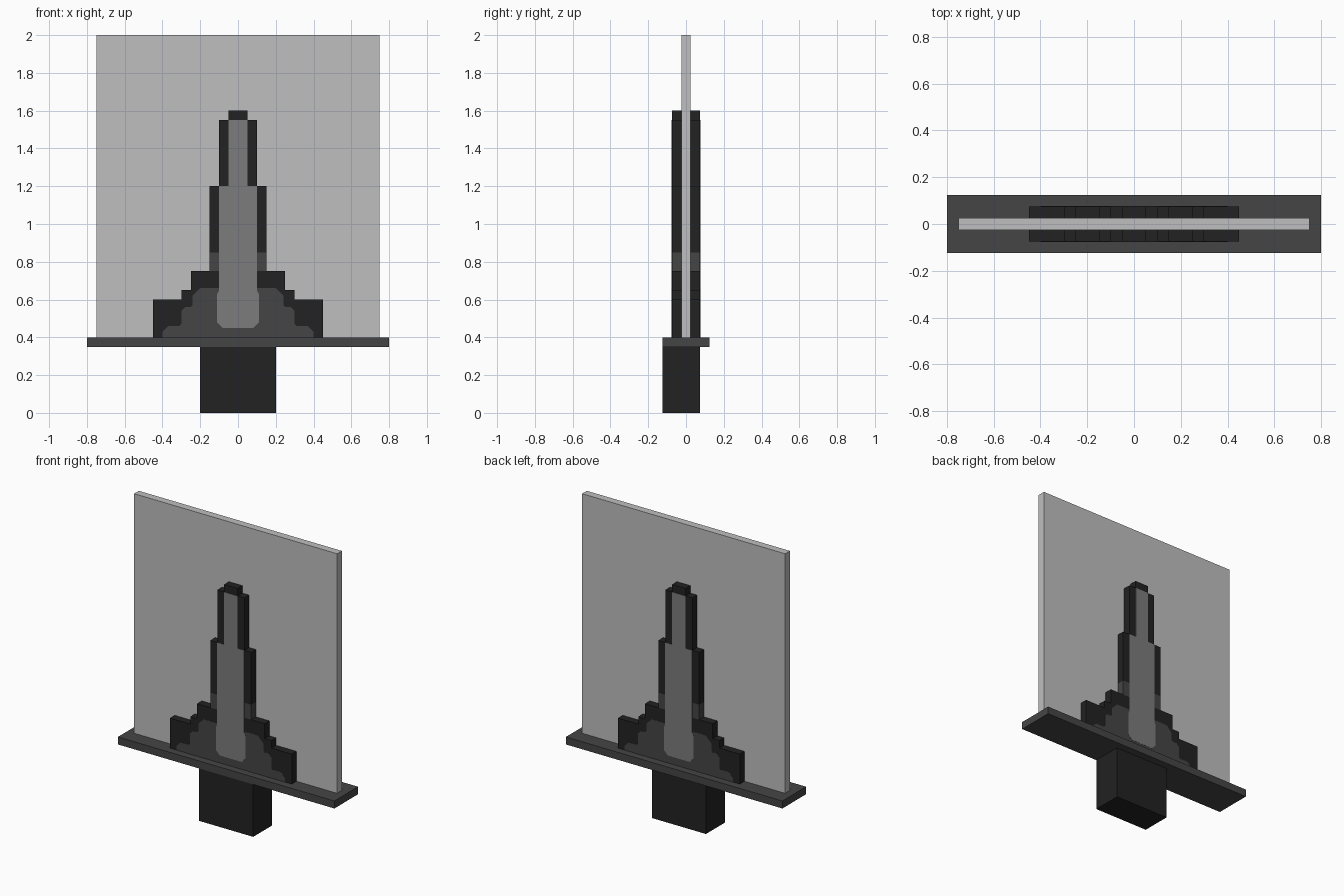
import bpy
import bmesh

cube = bpy.data.objects.get("Cube")
if cube:
    bpy.data.objects.remove(cube, do_unlink=True)


def make_material(name, srgb):
    value = ((srgb / 255 + 0.055) / 1.055) ** 2.4
    colour = (value, value, value, 1)
    mat = bpy.data.materials.new(name)
    mat.use_nodes = True
    mat.diffuse_color = colour
    mat.node_tree.nodes["Principled BSDF"].inputs["Base Color"].default_value = colour
    return mat


black = make_material("near black", 0x22)
charcoal = make_material("charcoal", 0x45)
grey = make_material("mid grey", 0x7C)
silver = make_material("light grey", 0xBF)


def slab(name, half, y0, y1, mat):
    """Mirror a right-hand (x, z) outline, listed bottom to top, and extrude it from y0 to y1."""
    outline = half + [(-x, z) for x, z in reversed(half)]
    bm = bmesh.new()
    face = bm.faces.new([bm.verts.new((x, y0, z)) for x, z in outline])
    new = bmesh.ops.extrude_face_region(bm, geom=[face])["geom"]
    verts = [v for v in new if isinstance(v, bmesh.types.BMVert)]
    bmesh.ops.translate(bm, verts=verts, vec=(0, y1 - y0, 0))
    bmesh.ops.recalc_face_normals(bm, faces=bm.faces)
    mesh = bpy.data.meshes.new(name)
    bm.to_mesh(mesh)
    bm.free()
    mesh.materials.append(mat)
    obj = bpy.data.objects.new(name, mesh)
    bpy.context.collection.objects.link(obj)
    return obj


def box(name, half_width, z0, z1, y0, y1, mat):
    return slab(name, [(half_width, z0), (half_width, z1)], y0, y1, mat)


# Stand and backing panel
box("foot_block", 0.2, 0, 0.35, -0.125, 0.075, black)
box("base_plate", 0.8, 0.35, 0.4, -0.125, 0.125, charcoal)
box("panel", 0.75, 0.4, 2.0, -0.025, 0.025, silver)

# Stepped tower passing through the panel
D = 0.075
slab("tower_lower", [(0.45, 0.4), (0.45, 0.6), (0.3, 0.6), (0.3, 0.65),
                     (0.25, 0.65), (0.25, 0.75)], -D, D, black)
box("tower_band", 0.15, 0.75, 0.85, -D, D, charcoal)
slab("tower_upper", [(0.15, 0.85), (0.15, 1.2), (0.1, 1.2), (0.1, 1.55),
                     (0.05, 1.55), (0.05, 1.6)], -D, D, black)

# Thin inlays on both faces of the tower
mound = [(0.4, 0.4), (0.4, 0.43), (0.37, 0.46), (0.31, 0.46), (0.3, 0.47),
         (0.3, 0.54), (0.28, 0.56), (0.25, 0.56), (0.24, 0.57), (0.24, 0.62),
         (0.2, 0.66), (0.1, 0.66)]
spire = [(0.08, 0.45), (0.11, 0.48), (0.11, 0.63), (0.1, 0.65), (0.1, 1.2),
         (0.05, 1.2), (0.05, 1.55)]
for side, s in (("front", -1), ("back", 1)):
    slab(f"mound_inlay_{side}", mound, s * (D - 0.001), s * (D + 0.001), charcoal)
    slab(f"spire_inlay_{side}", spire, s * (D - 0.001), s * (D + 0.002), grey)
